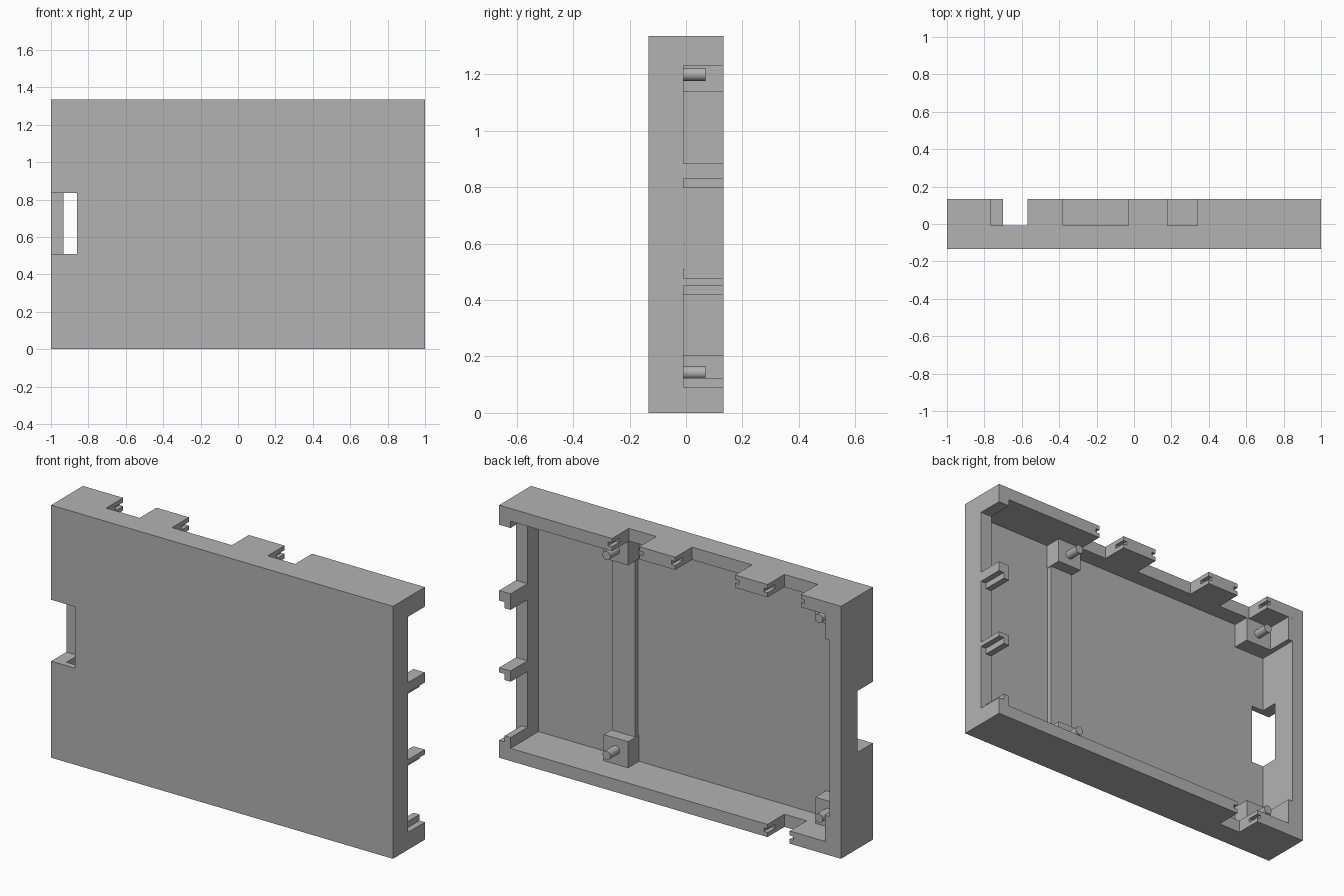
import bpy
import math
from mathutils import Vector

cube = bpy.data.objects.get("Cube")
if cube:
    bpy.data.objects.remove(cube, do_unlink=True)

grey = bpy.data.materials.new("mid_grey")
grey.use_nodes = True
GREY = (0.448, 0.448, 0.448, 1)
grey.diffuse_color = GREY
grey.node_tree.nodes["Principled BSDF"].inputs["Base Color"].default_value = GREY

W, D, H = 1.0, 0.133, 1.335      # half width, half depth, height
WALL, FLOOR = 0.067, -0.1        # wall thickness, inner floor level
LEDGE = -0.008                   # depth of the rim cut-outs
IX, IZ = W - WALL, H - WALL      # inner faces of the walls
OUT = 0.1                        # overshoot for cutters


def box(name, x, y, z):
    """Box from (low, high) ranges on each axis."""
    low, high = (Vector(c) for c in zip(x, y, z))
    bpy.ops.mesh.primitive_cube_add(size=1)
    ob = bpy.context.object
    ob.name = name
    size = high - low
    for v in ob.data.vertices:
        v.co = Vector(a * b for a, b in zip(v.co, size)) + (low + high) / 2
    ob.data.materials.append(grey)
    return ob


def cut(target, x, y, z):
    """Subtract a box from the target and drop the cutter."""
    cutter = box("cutter", x, y, z)
    cutter.hide_render = True
    mod = target.modifiers.new("cut", 'BOOLEAN')
    mod.operation = 'DIFFERENCE'
    mod.solver = 'EXACT'
    mod.object = cutter
    graph = bpy.context.evaluated_depsgraph_get()
    mesh = bpy.data.meshes.new_from_object(target.evaluated_get(graph))
    target.modifiers.clear()
    target.data = mesh
    bpy.data.objects.remove(cutter, do_unlink=True)


# Open tray
tray = box("case_tray", (-W, W), (-D, D), (0, H))
cut(tray, (-IX, IX), (FLOOR, D + OUT), (WALL, IZ))
rim = (LEDGE, D + OUT)

# Port openings on the left wall, leaving stepped fingers
for z in ((0.884, 1.232), (0.476, 0.799), (0.124, 0.419)):
    cut(tray, (IX - 0.02, W + OUT), rim, z)
for z in ((0.7, 0.831), (0.3, 0.451), (0.092, 0.2)):
    cut(tray, (0.968, W + OUT), rim, z)

# Cut-outs in the top and bottom walls, with a small groove in each end
top = (IZ - 0.02, H + OUT)
bottom = (-OUT, WALL + 0.02)
for x0, x1, z in ((-0.765, -0.57, top), (-0.38, -0.03, top),
                  (0.18, 0.34, top), (-0.70, -0.57, bottom)):
    cut(tray, (x0, x1), rim, z)
    mid = H - WALL / 2 if z is top else WALL / 2
    for x in (x0, x1):
        cut(tray, (x - 0.022, x + 0.022), (0.07, D + OUT), (mid - 0.01, mid + 0.01))

# Card slot through the right wall and floor
cut(tray, (-W - OUT, -0.86), (-D - OUT, -0.005), (0.51, 0.835))

# Standoff blocks with locating pegs, and thicker right-hand corners
for level, z, peg_z in (("lower", (0.05, 0.205), 0.143),
                        ("upper", (1.138, 1.285), 1.2)):
    for side, x, peg_x in (("right", (-0.95, -0.75), -0.825),
                           ("left", (0.345, 0.488), 0.417)):
        box(f"{level}_{side}_standoff", x, (-0.115, LEDGE - 0.001), z)
        bpy.ops.mesh.primitive_cylinder_add(
            vertices=24, radius=0.023, depth=0.09,
            location=(peg_x, 0.024, peg_z), rotation=(math.pi / 2, 0, 0))
        peg = bpy.context.object
        peg.name = f"{level}_{side}_peg"
        peg.data.materials.append(grey)
        bpy.ops.object.shade_smooth_by_angle()
    box(f"{level}_corner_pad", (-0.95, -0.905), (-0.115, D - 0.0005), z)

# Low rib joining the left standoffs
box("floor_rib", (0.35, 0.484), (-0.115, -0.073), (0.15, 1.2))
